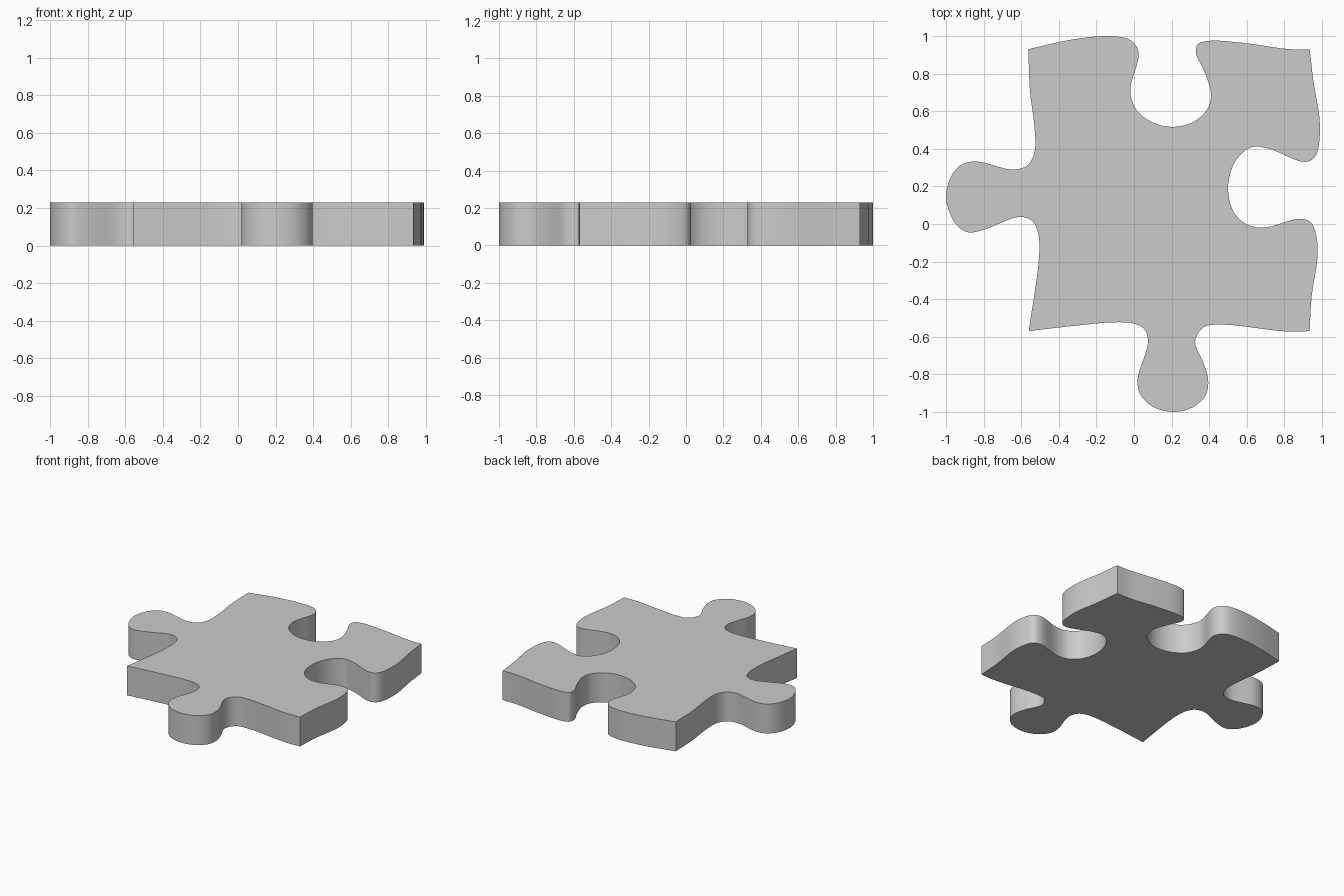
import bpy, bmesh
from mathutils import Vector

if "Cube" in bpy.data.objects:
    bpy.data.objects.remove(bpy.data.objects["Cube"])

THICKNESS = 0.23
STEPS = 5

# Outline, clockwise; each side starts at its corner
top = [(-.563, .93), (-.34, .98), (-.12, 1.0), (-.013, .975), (.025, .91), (-.02, .71),
       (.015, .605), (.10, .54), (.205, .517), (.31, .54), (.39, .61), (.41, .69),
       (.375, .81), (.33, .91), (.34, .957), (.40, .975), (.59, .963), (.82, .931)]
right = [(.935, .93), (.955, .76), (.99, .52), (.965, .36), (.91, .33), (.72, .40),
         (.63, .41), (.55, .35), (.505, .24), (.507, .13), (.54, .05), (.61, -.007),
         (.70, -.018), (.88, .028), (.94, .01), (.97, -.06), (.977, -.17), (.945, -.39)]
bottom = [(.935, -.57), (.82, -.573), (.46, -.535), (.37, -.55), (.325, -.625), (.37, -.74),
          (.395, -.83), (.382, -.91), (.31, -.977), (.205, -1.0), (.10, -.972), (.03, -.9),
          (.02, -.82), (.075, -.63), (.055, -.56), (0, -.53), (-.10, -.523), (-.30, -.54)]
left = [(-.56, -.57), (-.505, -.17), (-.51, -.05), (-.54, .015), (-.61, .038), (-.79, -.027),
        (-.88, -.045), (-.94, -.01), (-.985, .07), (-1.0, .15), (-.975, .25), (-.92, .315),
        (-.84, .333), (-.65, .29), (-.57, .31), (-.53, .38), (-.53, .52), (-.553, .7)]


def spline(points):
    """Centripetal Catmull-Rom through the points, end point left out."""
    p = [Vector(q) for q in points]
    p = [2 * p[0] - p[1]] + p + [2 * p[-1] - p[-2]]
    out = []
    for a, b, c, d in zip(p, p[1:], p[2:], p[3:]):
        u, v, w = ((y - x).length ** 0.5 for x, y in ((a, b), (b, c), (c, d)))
        m1 = (c - b) + v * ((b - a) / u - (c - a) / (u + v))
        m2 = (c - b) + v * ((d - c) / w - (d - b) / (v + w))
        for i in range(STEPS):
            t = i / STEPS
            out.append(b * (2*t**3 - 3*t**2 + 1) + m1 * (t**3 - 2*t**2 + t)
                       + c * (3*t**2 - 2*t**3) + m2 * (t**3 - t**2))
    return out


# Join the four sides, keeping sharp corners
sides = [top, right, bottom, left]
outline = []
for i, side in enumerate(sides):
    outline += spline(side + [sides[(i + 1) % 4][0]])

# Extrude the outline into the slab
bm = bmesh.new()
base = bm.faces.new([bm.verts.new((q.x, q.y, 0)) for q in outline])
ext = bmesh.ops.extrude_face_region(bm, geom=[base], use_keep_orig=True)
bmesh.ops.translate(bm, vec=(0, 0, THICKNESS),
                    verts=[g for g in ext["geom"] if isinstance(g, bmesh.types.BMVert)])
bmesh.ops.recalc_face_normals(bm, faces=bm.faces)
mesh = bpy.data.meshes.new("puzzle_piece")
bm.to_mesh(mesh)
bm.free()

piece = bpy.data.objects.new("puzzle_piece", mesh)
bpy.context.collection.objects.link(piece)
bpy.context.view_layer.objects.active = piece
piece.select_set(True)
bpy.ops.object.shade_smooth_by_angle()
